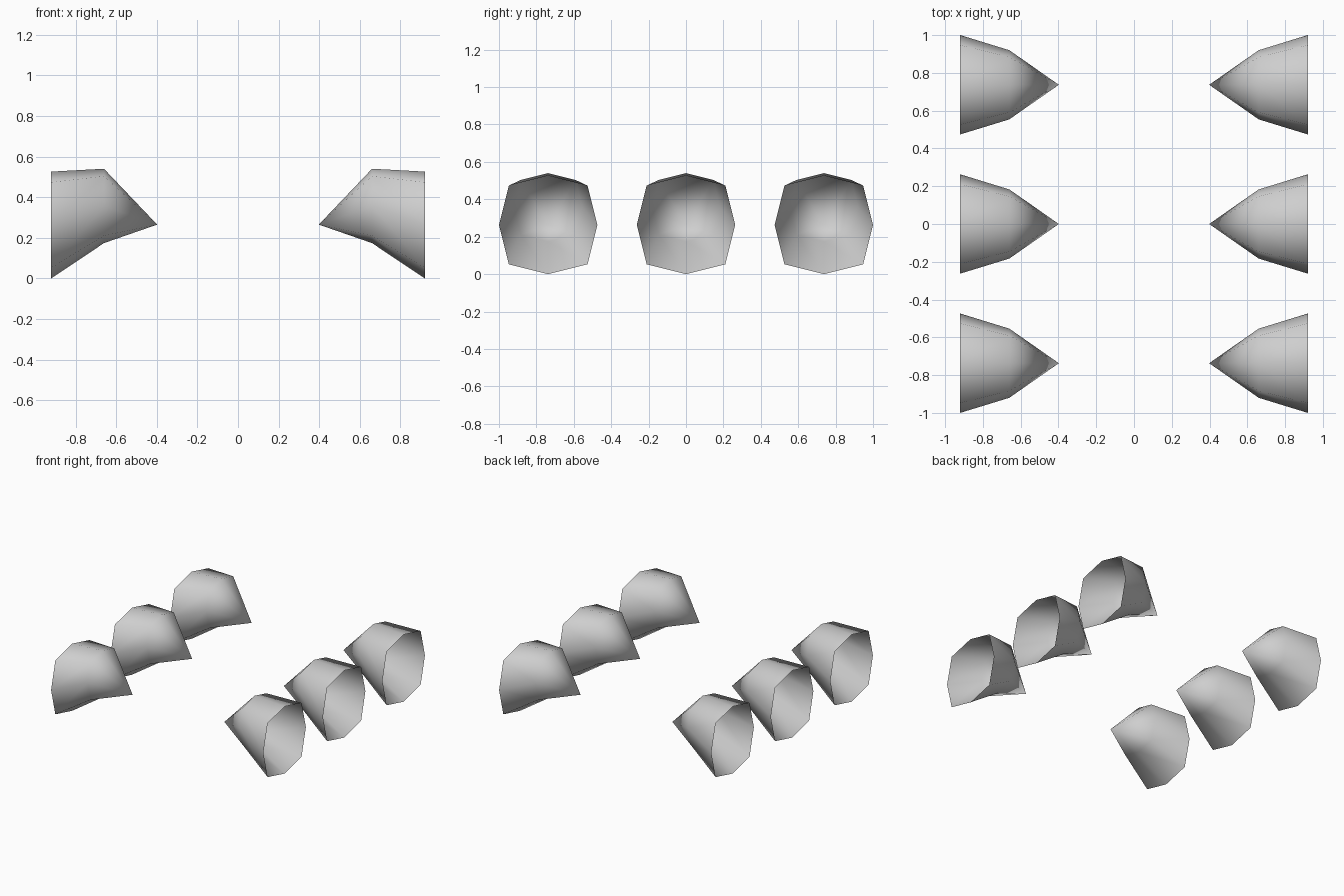
import bpy, bmesh

if "Cube" in bpy.data.objects:
    bpy.data.objects.remove(bpy.data.objects["Cube"])

grey = bpy.data.materials.new("light grey")
grey.diffuse_color = (0.62, 0.62, 0.62, 1)
grey.use_nodes = True
grey.node_tree.nodes["Principled BSDF"].inputs["Base Color"].default_value = grey.diffuse_color

# Squarish eight-sided outline, radius 1, corners pushed out past a circle
D = 0.8
OUTLINE = [(1, 0), (D, D), (0, 1), (-D, D), (-1, 0), (-D, -D), (0, -1), (D, -D)]

# (x, radius, centre height) of the open rim and of the shoulder
RINGS = [(0.92, 0.263, 0.263), (0.66, 0.183, 0.357)]
TIP = (0.398, 0.265)


def cone_shell(name, side, y):
    """Hollow pointed shell, open outwards, with its tip towards the centre."""
    bm = bmesh.new()
    rim, shoulder = [[bm.verts.new((side * x, y + r * a, z + r * b)) for a, b in OUTLINE]
                     for x, r, z in RINGS]
    tip = bm.verts.new((side * TIP[0], y, TIP[1]))
    for i in range(8):
        j = (i + 1) % 8
        faces = [bm.faces.new((rim[j], rim[i], shoulder[i], shoulder[j])),
                 bm.faces.new((shoulder[j], shoulder[i], tip))]
        for f in faces:
            f.smooth = True
            if side < 0:
                f.normal_flip()
    mesh = bpy.data.meshes.new(name)
    bm.to_mesh(mesh)
    bm.free()
    mesh.materials.append(grey)
    bpy.context.collection.objects.link(bpy.data.objects.new(name, mesh))


# Two mirrored rows of three shells
for side, label in ((-1, "left"), (1, "right")):
    for y, place in ((-0.737, "front"), (0, "middle"), (0.737, "back")):
        cone_shell(f"{label}_{place}_cone", side, y)
